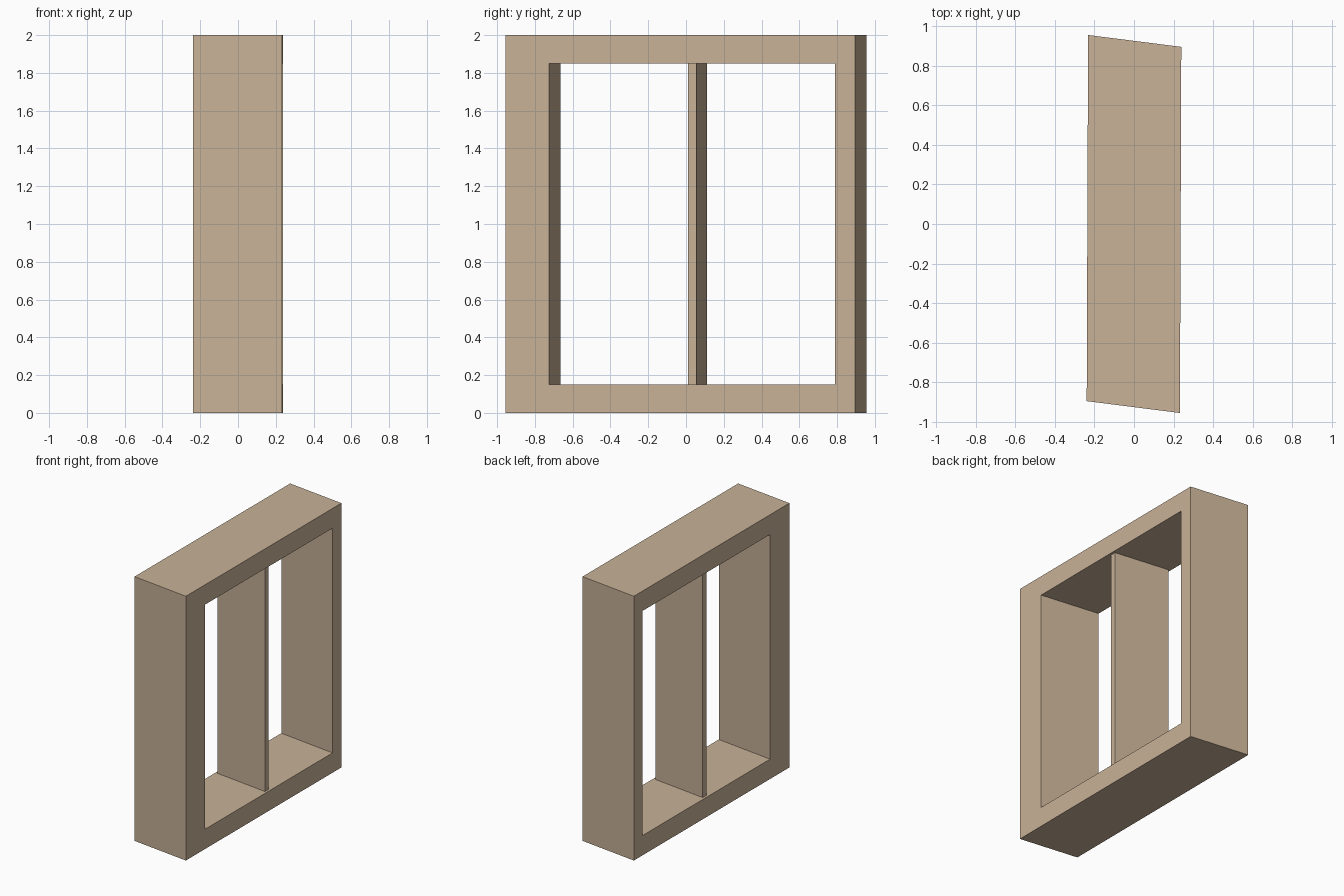
import bpy

if "Cube" in bpy.data.objects:
    bpy.data.objects.remove(bpy.data.objects["Cube"])

HALF_DEPTH = 0.2355


def skew(u, v, z):
    # the whole frame is slightly sheared in plan
    return (u + 0.0038 * v, v - 0.127 * u, z)


wood = bpy.data.materials.new("tan wood")
wood.diffuse_color = (0.58, 0.445, 0.31, 1)
wood.use_nodes = True
wood.node_tree.nodes["Principled BSDF"].inputs["Base Color"].default_value = wood.diffuse_color


def rect(v0, v1, z0, z1):
    return [(v0, z0), (v1, z0), (v1, z1), (v0, z1)]


def add_object(name, verts, faces):
    mesh = bpy.data.meshes.new(name)
    mesh.from_pydata([skew(*p) for p in verts], [], faces)
    mesh.materials.append(wood)
    obj = bpy.data.objects.new(name, mesh)
    bpy.context.collection.objects.link(obj)
    return obj


# Outer frame: a rectangular ring, one jamb wider than the other
outer = rect(-0.925, 0.925, 0.0, 2.0)
inner = rect(-0.695, 0.82, 0.15, 1.85)
verts = [(u, v, z) for u in (HALF_DEPTH, -HALF_DEPTH)
         for loop in (outer, inner) for v, z in loop]
faces = []
for i in range(4):
    j = (i + 1) % 4
    faces += [(i, j, j + 4, i + 4),              # +x side
              (i + 8, i + 12, j + 12, j + 8),    # -x side
              (i, i + 8, j + 8, j),              # outside
              (i + 4, j + 4, j + 12, i + 12)]    # inside of opening
add_object("outer_frame", verts, faces)

# Upright divider, set in slightly from both sides
post = rect(0.038, 0.083, 0.15, 1.85)
verts = [(u, v, z) for u in (0.2175, -0.2175) for v, z in post]
faces = [(0, 1, 2, 3), (7, 6, 5, 4)]
faces += [(i, i + 4, (i + 1) % 4 + 4, (i + 1) % 4) for i in range(4)]
add_object("divider", verts, faces)
